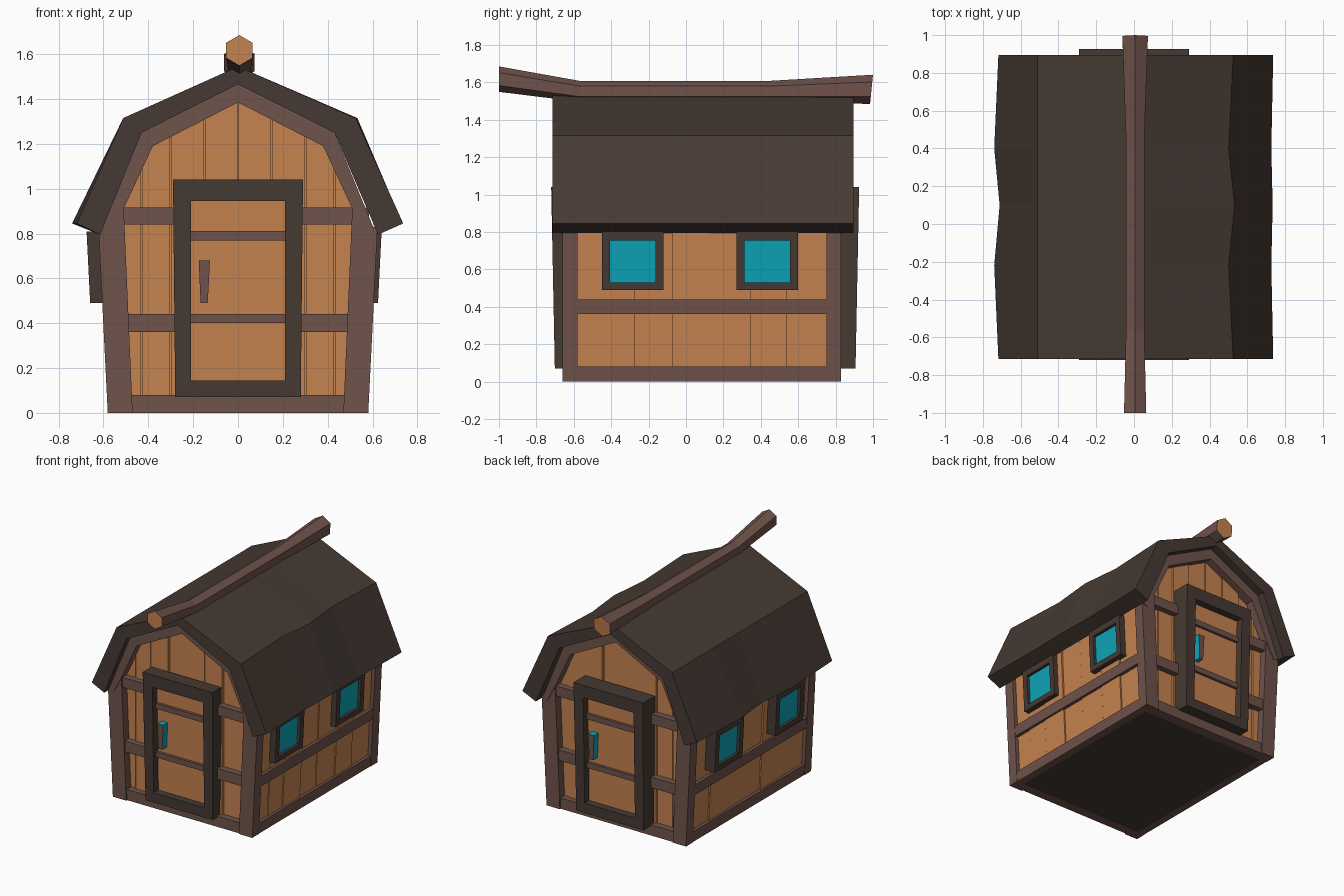
import bpy, bmesh, math
from mathutils import Vector

if "Cube" in bpy.data.objects:
    bpy.data.objects.remove(bpy.data.objects["Cube"])

CY = 0.085  # middle of the house along y


def material(name, r, g, b):
    m = bpy.data.materials.new(name)
    m.diffuse_color = [(c / 255 / 12.92 if c < 10 else ((c / 255 + 0.055) / 1.055) ** 2.4)
                       for c in (r, g, b)] + [1]
    m.use_nodes = True
    m.node_tree.nodes["Principled BSDF"].inputs["Base Color"].default_value = m.diffuse_color
    return m


DARK = material("dark_wood", 70, 58, 51)
BEAM = material("beam_brown", 112, 83, 75)
PLANK = material("orange_plank", 198, 131, 80)
GLASS = material("teal_glass", 14, 163, 183)


def loft(name, sections, mat, cap=None, closed=False):
    """Join equal point rings; cap the ends, or close the loop into a frame."""
    bm = bmesh.new()
    rings = [[bm.verts.new(p) for p in s] for s in sections]
    n = len(rings[0])
    pairs = list(zip(rings, rings[1:])) + ([(rings[-1], rings[0])] if closed else [])
    for a, b in pairs:
        for i in range(n):
            j = (i + 1) % n
            bm.faces.new((a[i], a[j], b[j], b[i]))
    if not closed:
        for r in (rings[0], rings[-1]):
            bm.faces.new(r).material_index = 1 if cap else 0
    bmesh.ops.recalc_face_normals(bm, faces=bm.faces)
    me = bpy.data.meshes.new(name)
    bm.to_mesh(me)
    bm.free()
    me.materials.append(mat)
    if cap:
        me.materials.append(cap)
    ob = bpy.data.objects.new(name, me)
    bpy.context.collection.objects.link(ob)
    return ob


def prism(name, poly, place, d0, d1, mat, cap=None):
    return loft(name, [[place(u, v, d) for u, v in poly] for d in (d0, d1)], mat, cap)


def frame(name, outer, inner, place, d0, d1, mat):
    return loft(name, [[place(*o, d0), place(*o, d1), place(*i, d1), place(*i, d0)]
                       for o, i in zip(outer, inner)], mat, closed=True)


def rect(u0, u1, v0, v1):
    return [(u0, v0), (u1, v0), (u1, v1), (u0, v1)]


def end_place(s, lean=0.0):   # s = -1 front, 1 back; d = distance out from the middle
    return lambda u, v, d: Vector((-s * u, CY + s * (d + lean * v), v))


def side_place(s):            # side walls lean outward as they rise
    return lambda u, v, d: Vector((s * (d + 0.05 * v), u, v))


def gable_top(x):             # underside of the gambrel roof
    x = abs(x)
    return 1.46 - 0.5 * x if x < 0.43 else 1.245 - (x - 0.43) * 2.5


# House core and floor
prism("house_core", [(-.555, .02), (.555, .02), (.59, .8), (.42, 1.25), (0, 1.46), (-.42, 1.25), (-.59, .8)],
      end_place(-1), -.675, .675, PLANK)
prism("floor", rect(-.56, .56, .004, .03), end_place(-1), -.72, .72, DARK)

# Front and back ends
for s, end in ((-1, "front"), (1, "back")):
    P = end_place(s)
    edges = [-.55, -.43, -.3, -.15, 0, .15, .3, .43, .55]
    for i, (a, b) in enumerate(zip(edges, edges[1:])):
        a, b = a + .003, b - .003
        prism(f"{end}_plank_{i}", [(a, .03), (b, .03), (b, gable_top(b)), (a, gable_top(a))],
              P, .66, .684 + .007 * (i % 3), PLANK)
    for name, z0, z1 in (("base", 0, .08), ("middle", .36, .44), ("upper", .84, .915)):
        w = .55 + .04 * z0
        prism(f"{end}_{name}_rail", rect(-w, w, z0, z1), P, .66, .735, BEAM)
    for m in (-1, 1):
        prism(f"{end}_corner_post", [(m * x, z) for x, z in
              ((.47, 0), (.58, 0), (.622, .82), (.575, .79), (.51, .92))], P, .665, .745, BEAM)
    prism(f"{end}_gable_beam", [(-.615, .80), (-.43, 1.25), (0, 1.47), (.43, 1.25), (.615, .80), (.575, .79),
          (.51, .91), (.38, 1.19), (0, 1.385), (-.38, 1.19), (-.51, .91), (-.575, .79)], P, .665, .75, BEAM)
    # Door with its frame, bars and handle
    D = end_place(s, .02)
    out = .785 if s < 0 else .82
    frame(f"{end}_door_frame", [(-.28, .07), (.28, .07), (.29, 1.04), (-.29, 1.04)],
          rect(-.21, .21, .145, .945), D, .68, out, DARK)
    prism(f"{end}_door", rect(-.22, .22, .13, .96), D, .67, out - .055, PLANK)
    for z in (.40, .77):
        prism(f"{end}_door_bar", rect(-.212, .212, z, z + .042), D, .68, out - .035, BEAM)
    prism(f"{end}_door_handle", [(-.167, .49), (-.135, .49), (-.125, .68), (-.175, .68)],
          D, out - .06, out - .002, GLASS, BEAM)

# Side walls
for s, side in ((1, "right"), (-1, "left")):
    P = side_place(s)
    edges = [-.6, -.45, -.28, -.07, .12, .34, .54, .77]
    for i, (a, b) in enumerate(zip(edges, edges[1:])):
        prism(f"{side}_plank_{i}", rect(a + .003, b - .003, .03, .83), P, .53, .553 + .005 * (i % 3), PLANK)
    for name, z0, z1 in (("base", 0, .08), ("middle", .36, .44)):
        prism(f"{side}_{name}_rail", rect(-.655, .825, z0, z1), P, .52, .578, BEAM)
    for u0, u1 in ((-.66, -.58), (.75, .83)):
        prism(f"{side}_post", rect(u0, u1, 0, .83), P, .47, .581, BEAM)
    # Windows
    out = .60 if s > 0 else .635
    for u in (-.285, .435):
        frame(f"{side}_window_frame", rect(u - .165, u + .165, .49, .81),
              rect(u - .122, u + .122, .53, .755), P, .54, out, DARK)
        prism(f"{side}_window_glass", rect(u - .13, u + .13, .52, .765), P, .55, out - .022, GLASS)

# Gambrel roof with wavy slopes
sections = []
for y, wave in ((-.715, 0), (-.22, 1), (.1, -.3), (.4, 1), (.895, 0)):
    knee, eave_l, eave_r = .525 - .024 * wave, .718 + .022 * wave, .737 - .01 * abs(wave)
    sections.append([(x, y, z) for x, z in (
        (-eave_l, .845), (-.512, 1.315), (0, 1.545), (knee, 1.315), (eave_r, .845),
        (.625, .795), (.43, 1.25), (0, 1.466), (-.43, 1.25), (-.615, .795))])
loft("roof", sections, DARK)

# Six-sided ridge beam, turned up at both ends
sections = []
for y, z, r, tilt in ((-1, 1.617, .068, 0), (-.57, 1.552, .056, 0), (.45, 1.552, .056, 0), (.992, 1.5625, .078, .1)):
    sections.append([(.006 + r * math.sin(k * math.pi / 3), y + tilt * r * math.cos(k * math.pi / 3),
                      z + r * math.cos(k * math.pi / 3)) for k in range(6)])
loft("ridge_beam", sections, BEAM, PLANK)
